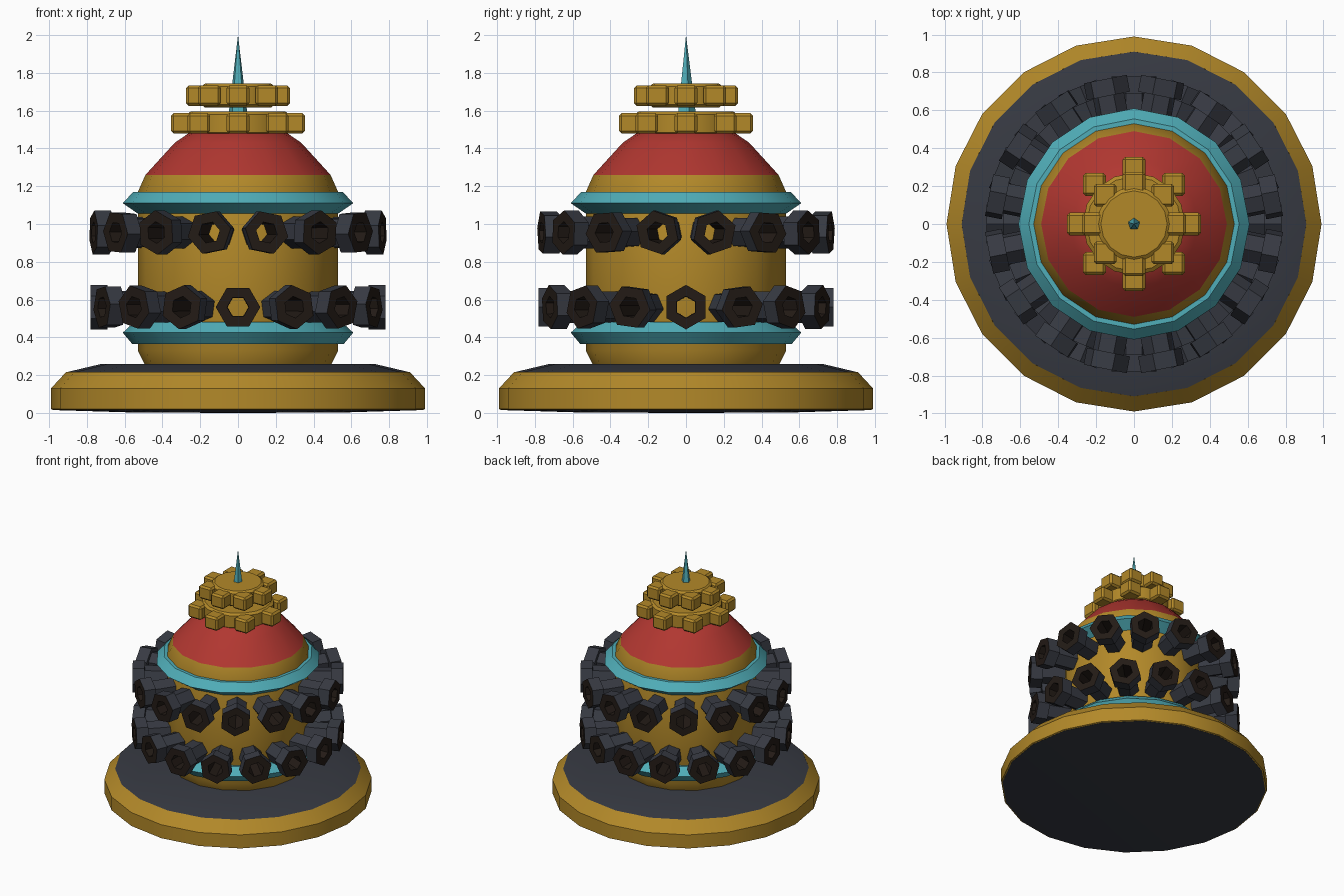
import bpy, bmesh
from math import sin, cos, pi, radians
from mathutils import Vector, Matrix

if "Cube" in bpy.data.objects:
    bpy.data.objects.remove(bpy.data.objects["Cube"])


def material(name, rgb):
    m = bpy.data.materials.new(name)
    m.diffuse_color = (*rgb, 1)
    m.use_nodes = True
    m.node_tree.nodes["Principled BSDF"].inputs["Base Color"].default_value = m.diffuse_color
    return m


GOLD = material("gold", (0.45, 0.25, 0.022))
SLATE = material("slate", (0.038, 0.042, 0.055))
RED = material("red", (0.44, 0.038, 0.03))
TEAL = material("teal", (0.08, 0.42, 0.48))
SOOT = material("soot", (0.017, 0.011, 0.008))


def finish(bm, name, mats, smooth=None):
    bmesh.ops.recalc_face_normals(bm, faces=bm.faces)
    me = bpy.data.meshes.new(name)
    bm.to_mesh(me)
    bm.free()
    for m in mats:
        me.materials.append(m)
    if smooth:
        me.shade_smooth()
        me.set_sharp_from_angle(angle=radians(smooth))
    ob = bpy.data.objects.new(name, me)
    bpy.context.collection.objects.link(ob)
    return ob


def revolve(bm, profile, sides, closed=False, start=0.0, mat_of=None):
    """Sweep (radius, z) points round z; radius 0 makes a pole."""
    rings = []
    for r, z in profile:
        n = 1 if r == 0 else sides
        rings.append([bm.verts.new((r * cos(start + 2 * pi * i / sides),
                                    r * sin(start + 2 * pi * i / sides), z)) for i in range(n)])
    pairs = list(zip(rings, rings[1:])) + ([(rings[-1], rings[0])] if closed else [])
    for k, (a, b) in enumerate(pairs):
        for i in range(sides):
            j = (i + 1) % sides
            quad = [a[i % len(a)], a[j % len(a)], b[j % len(b)], b[i % len(b)]]
            f = bm.faces.new(list(dict.fromkeys(quad)))
            f.material_index = mat_of[k] if mat_of else 0
    return [v for ring in rings for v in ring]


def lathe(name, profile, sides, mat, closed=False, smooth=30, start=0.0):
    bm = bmesh.new()
    revolve(bm, profile, sides, closed, start)
    return finish(bm, name, [mat], smooth)


# Base: slate core with a gold rim
lathe("base_core", [(0, 0), (0.55, 0.002), (0.98, 0.015), (0.91, 0.215), (0.72, 0.26), (0, 0.26)], 20, SLATE)
lathe("base_rim", [(0.98, 0.016), (0.99, 0.02), (0.99, 0.13), (0.91, 0.216), (0.9, 0.1)], 20, GOLD, closed=True)

# Drum, dome and the two bands
lathe("drum", [(0, 0.25), (0.49, 0.25), (0.53, 0.33), (0.53, 1.17), (0.49, 1.26), (0, 1.26)], 16, GOLD)
lathe("dome", [(0, 1.255), (0.49, 1.26), (0.335, 1.43), (0.262, 1.48), (0.12, 1.53), (0, 1.54)], 16, RED)
lathe("lower_band", [(0.5, 0.365), (0.56, 0.365), (0.61, 0.425), (0.55, 0.48), (0.5, 0.48)], 16, TEAL, closed=True)
lathe("upper_band", [(0.5, 1.055), (0.53, 1.055), (0.61, 1.11), (0.555, 1.17), (0.5, 1.17)], 16, TEAL, closed=True)

# Rings of hollow hexagonal barrels, each rolled by its own heading
barrel = [(0.055, 0.5), (0.085, 0.5), (0.085, 0.69), (0.118, 0.69), (0.118, 0.78), (0.058, 0.78)]
for name, z, offset in (("lower_barrels", 0.56, 0.0), ("upper_barrels", 0.955, 0.5)):
    bm = bmesh.new()
    for i in range(16):
        a = 2 * pi * (i + offset) / 16
        verts = revolve(bm, barrel, 6, closed=True, mat_of=[0, 0, 0, 0, 1, 1])
        turn = Vector((0, 0, 1)).rotation_difference(Vector((cos(a), sin(a), 0)))
        bmesh.ops.transform(bm, verts=verts, matrix=Matrix.Translation((0, 0, z)) @ turn.to_matrix().to_4x4())
    finish(bm, name, [SLATE, SOOT])

# Two stacked gears with block teeth
for name, z, core, reach in (("lower_gear", 1.533, 0.27, 0.295), ("upper_gear", 1.68, 0.195, 0.215)):
    h = 0.063
    lathe(name + "_plate", [(0, z - h), (core - 0.02, z - h), (core, z - h + 0.015),
                            (core, z + h - 0.015), (core - 0.02, z + h), (0, z + h)], 16, GOLD)
    bm = bmesh.new()
    for i in range(8):
        a = i * pi / 4
        place = Matrix.Translation((reach * cos(a), reach * sin(a), z)) @ Matrix.Diagonal((0.12, 0.12, 0.108, 1))
        bmesh.ops.create_cube(bm, size=1, matrix=place)
    bmesh.ops.bevel(bm, geom=bm.edges[:], offset=0.014, segments=1, affect='EDGES')
    finish(bm, name + "_teeth", [GOLD])

# Finial spike
lathe("spike", [(0, 1.52), (0.06, 1.52), (0, 2.0)], 5, TEAL, smooth=None, start=pi / 2)
